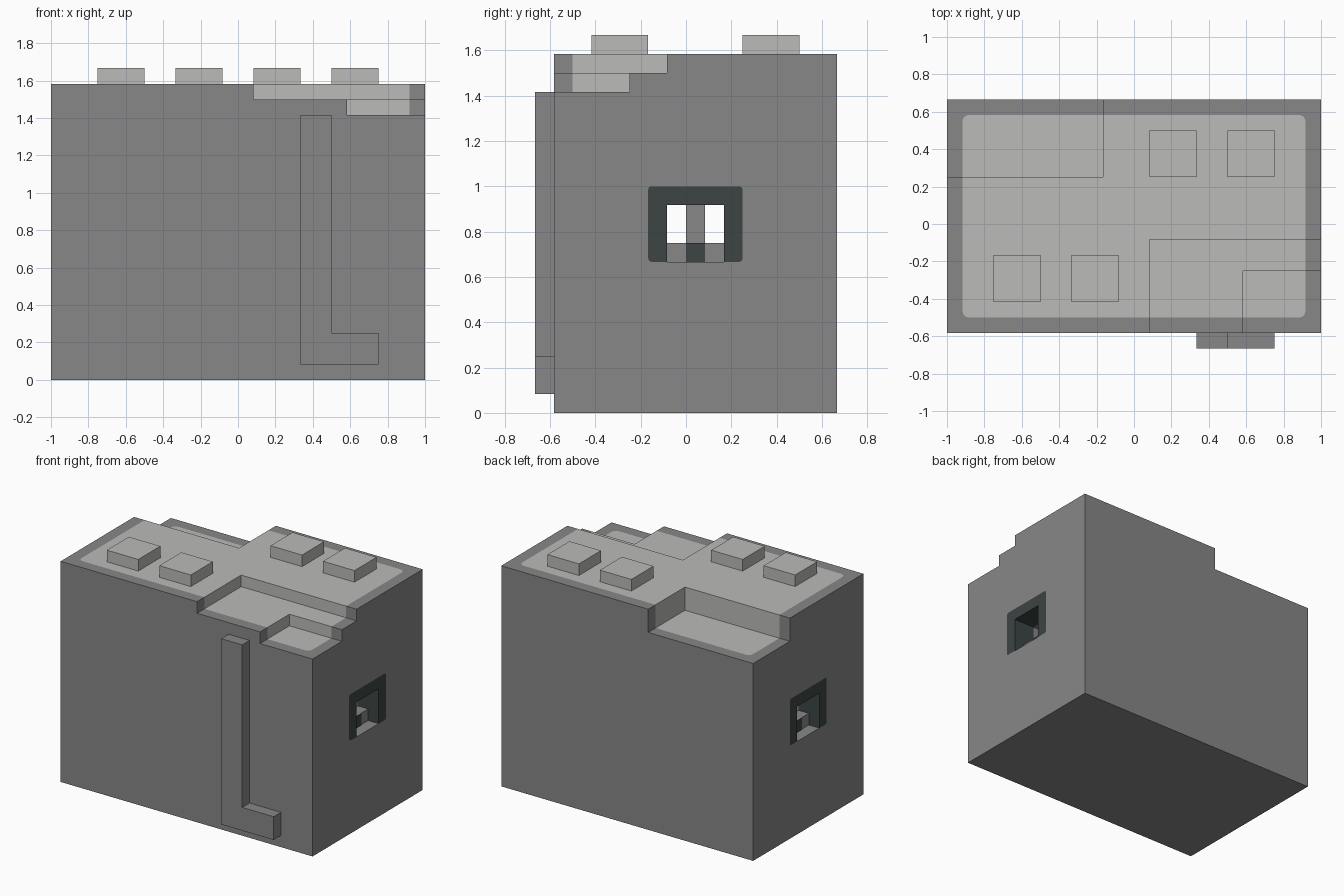
import bpy, bmesh

old = bpy.data.objects.get("Cube")
if old:
    bpy.data.objects.remove(old, do_unlink=True)

U = 1 / 12  # grid step shared by all parts


def material(name, color):
    mat = bpy.data.materials.new(name)
    mat.use_nodes = True
    mat.diffuse_color = (*color, 1)
    mat.node_tree.nodes["Principled BSDF"].inputs["Base Color"].default_value = (*color, 1)
    return mat


GREY = material("mid grey", (0.242, 0.242, 0.242))
PALE = material("pale grey", (0.497, 0.497, 0.485))
DARK = material("dark slate", (0.045, 0.058, 0.056))


def box(name, mat, x, y, z, axis=None, radius=0.0, segments=4):
    """Box from ranges in grid steps; edges along the axis may be rounded."""
    bm = bmesh.new()
    bmesh.ops.create_cube(bm, size=1)
    for v in bm.verts:
        for i, (lo, hi) in enumerate((x, y, z)):
            v.co[i] = U * (hi if v.co[i] > 0 else lo)
    if axis is not None:
        edges = [e for e in bm.edges
                 if abs((e.verts[0].co - e.verts[1].co).normalized()[axis]) > 0.9]
        bmesh.ops.bevel(bm, geom=edges, offset=radius, segments=segments,
                        profile=0.5, affect='EDGES')
    mesh = bpy.data.meshes.new(name)
    bm.to_mesh(mesh)
    bm.free()
    mesh.materials.append(mat)
    obj = bpy.data.objects.new(name, mesh)
    bpy.context.collection.objects.link(obj)
    return obj


def cut(obj, *ranges, **rounding):
    """Subtract a box from an object and discard the cutter."""
    cutter = box("cutter", obj.data.materials[0], *ranges, **rounding)
    cutter.hide_render = True
    mod = obj.modifiers.new("cut", 'BOOLEAN')
    mod.operation = 'DIFFERENCE'
    mod.solver = 'EXACT'
    mod.object = cutter
    bpy.context.view_layer.update()
    graph = bpy.context.evaluated_depsgraph_get()
    result = bpy.data.meshes.new_from_object(obj.evaluated_get(graph))
    obj.modifiers.clear()
    obj.data = result
    bpy.data.objects.remove(cutter, do_unlink=True)


# Main block and the pale panel set flush into its top
body = box("body", GREY, (-12, 12), (-7, 8), (0, 19))
panel_area = ((-11, 11), (-6, 7))
panel_round = dict(axis=2, radius=0.035)
cut(body, *panel_area, (16.7, 20), **panel_round)
panel = box("top_panel", PALE, *panel_area, (16.7, 19), **panel_round)

# Stepped corner recesses through both the block and the panel
recesses = [
    ((1, 13), (-8, -1), (18, 21)),
    ((7, 13), (-8, -3), (17, 21)),
    ((-13, -2), (3, 9), (17, 21)),
]
for part in (body, panel):
    for recess in recesses:
        cut(part, *recess)

# Side handles: dark arch, cross bar and dark patch on the bar
tunnel = ((-1, 2), (8, 11))
frame_area = ((-2, 3), (8, 12))
frame_round = dict(axis=0, radius=0.014, segments=2)


def span(side, inner, outer):
    return tuple(sorted((side * inner, side * outer)))


for side, label in ((1, "left"), (-1, "right")):
    cut(body, span(side, 10, 12.5), *frame_area, **frame_round)
    frame = box(label + "_handle_frame", DARK, span(side, 10, 12), *frame_area, **frame_round)
    cut(frame, span(side, 9, 13), (-1, 2), (7, 11))
    box(label + "_handle_bar", GREY, span(side, 10, 11), (-1, 2), (8, 9))
    box(label + "_bar_patch", DARK, span(side, 11, 11.05), (0, 1), (8, 9))
cut(body, (-13, 13), *tunnel)
box("inner_post", GREY, (-9, 9), (0, 1), (8, 11))

# Raised studs on the top
for i, (x, y) in enumerate(((-9, -5), (-4, -5), (1, 3), (6, 3))):
    box(f"stud_{i + 1}", PALE, (x, x + 3), (y, y + 3), (19, 20))

# Bent pipe on the front
box("pipe_upright", GREY, (4, 6), (-8, -7), (1, 17))
box("pipe_foot", GREY, (6, 9), (-8, -7), (1, 3))
